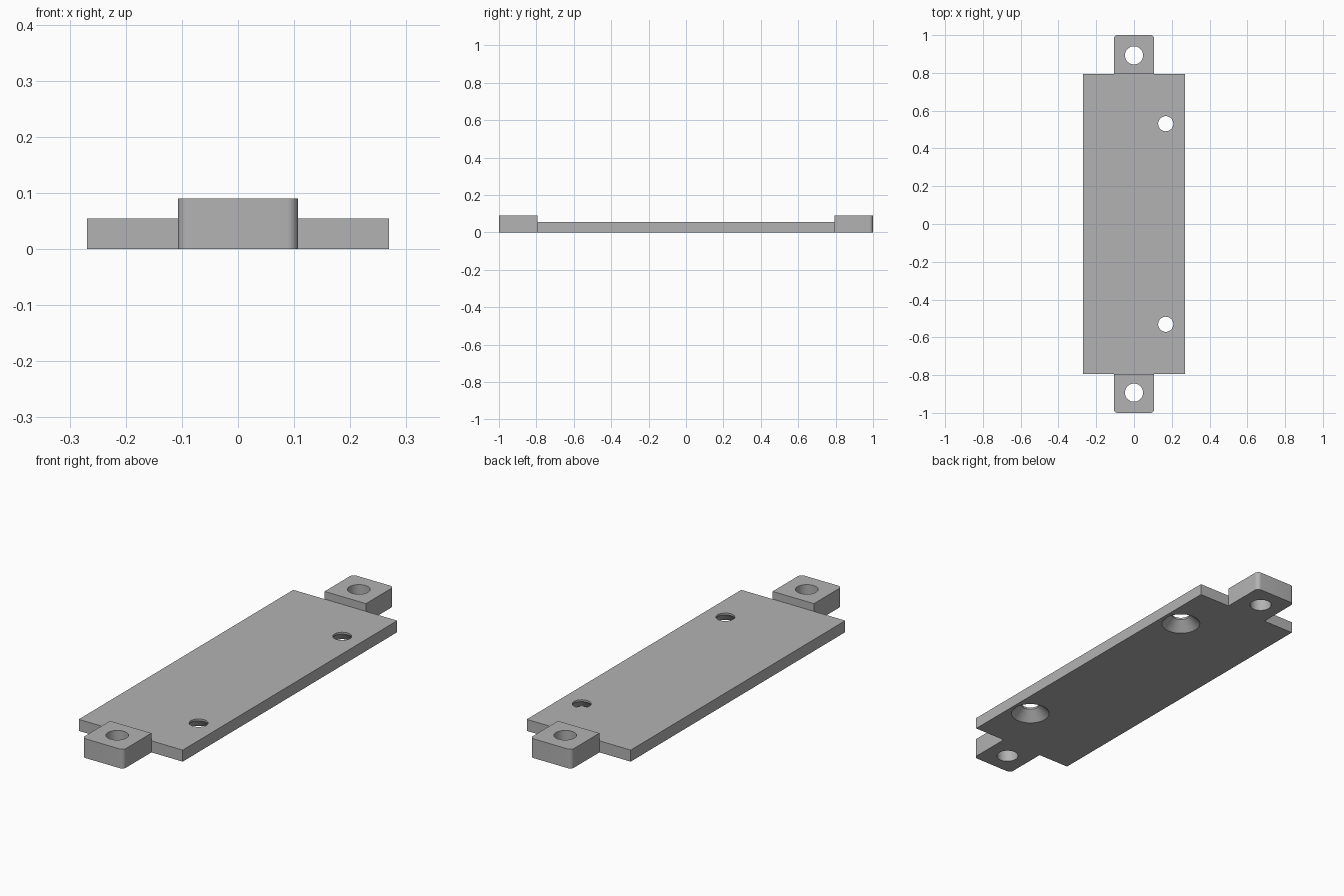
import bpy, bmesh, math
from mathutils import Matrix

cube = bpy.data.objects.get("Cube")
if cube:
    bpy.data.objects.remove(cube, do_unlink=True)

grey = bpy.data.materials.new("plain_grey")
grey.use_nodes = True
colour = (0.45, 0.45, 0.45, 1)
grey.diffuse_color = colour
grey.node_tree.nodes["Principled BSDF"].inputs["Base Color"].default_value = colour

PLATE_X, PLATE_Y, PLATE_Z = 0.269, 0.793, 0.054
TAB_X, TAB_Z = 0.107, 0.09


def finish(name, bm):
    mesh = bpy.data.meshes.new(name)
    bm.to_mesh(mesh)
    bm.free()
    mesh.materials.append(grey)
    obj = bpy.data.objects.new(name, mesh)
    bpy.context.collection.objects.link(obj)
    return obj


def block(name, half_x, y0, y1, height, round_y=None):
    """Box standing on the ground; upright edges at round_y are rounded."""
    bm = bmesh.new()
    bmesh.ops.create_cube(bm, size=1)
    bmesh.ops.scale(bm, vec=(2 * half_x, y1 - y0, height), verts=bm.verts)
    bmesh.ops.translate(bm, vec=(0, (y0 + y1) / 2, height / 2), verts=bm.verts)
    if round_y is not None:
        edges = [e for e in bm.edges
                 if all(abs(v.co.y - round_y) < 1e-4 for v in e.verts)
                 and abs(e.verts[0].co.z - e.verts[1].co.z) > 0.01]
        bmesh.ops.bevel(bm, geom=edges, offset=0.02, segments=8,
                        profile=0.5, affect='EDGES')
    return finish(name, bm)


def cone_cutter(name, x, y, z0, z1, r0, r1):
    bm = bmesh.new()
    bmesh.ops.create_cone(bm, cap_ends=True, segments=48, radius1=r0, radius2=r1,
                          depth=z1 - z0,
                          matrix=Matrix.Translation((x, y, (z0 + z1) / 2)))
    return finish(name, bm)


def combine(target, tool, operation):
    mod = target.modifiers.new(tool.name, 'BOOLEAN')
    mod.operation, mod.solver, mod.object = operation, 'EXACT', tool
    bpy.context.view_layer.objects.active = target
    bpy.ops.object.modifier_apply(modifier=mod.name)
    bpy.data.objects.remove(tool, do_unlink=True)


# Flat plate with a raised mounting tab at each end
plate = block("mounting_plate", PLATE_X, -PLATE_Y, PLATE_Y, PLATE_Z)
combine(plate, block("front_tab", TAB_X, -1, -PLATE_Y, TAB_Z, -1), 'UNION')
combine(plate, block("back_tab", TAB_X, PLATE_Y, 1, TAB_Z, 1), 'UNION')

for side in (-1, 1):
    # Straight hole through the tab
    combine(plate, cone_cutter("tab_hole", 0, side * 0.893, -0.05, 0.15, 0.048, 0.048),
            'DIFFERENCE')
    # Screw hole, countersunk from below
    y = side * 0.531
    combine(plate, cone_cutter("screw_hole", 0.168, y, -0.05, 0.1, 0.04, 0.04),
            'DIFFERENCE')
    combine(plate, cone_cutter("countersink", 0.168, y, -0.01, 0.045, 0.096, 0.04),
            'DIFFERENCE')

bpy.ops.object.select_all(action='DESELECT')
plate.select_set(True)
bpy.context.view_layer.objects.active = plate
bpy.ops.object.shade_smooth_by_angle(angle=math.radians(30))
